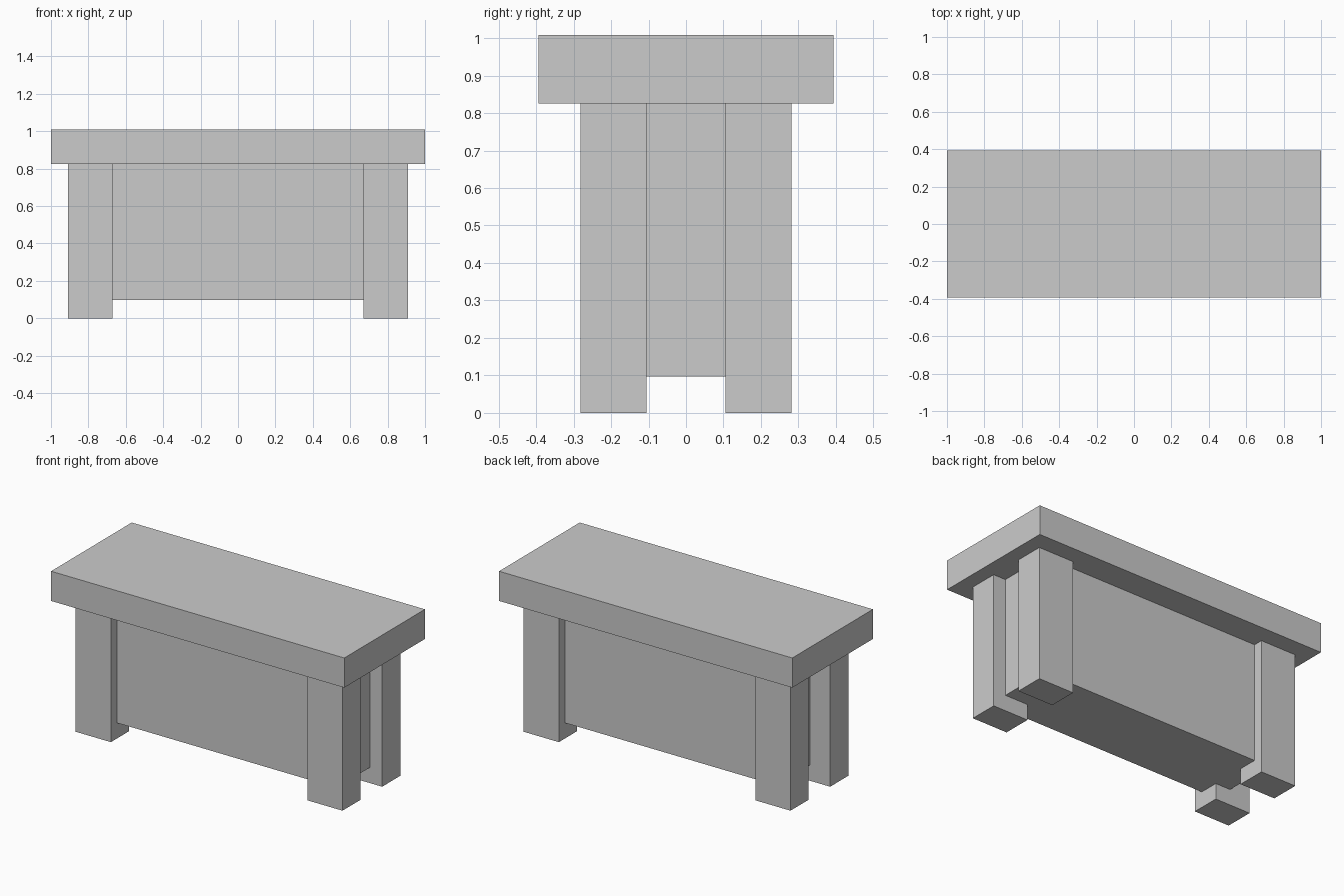
import bpy

if "Cube" in bpy.data.objects:
    bpy.data.objects.remove(bpy.data.objects["Cube"])


def box(name, x, y, z):
    """Box from (min, max) ranges on each axis."""
    bpy.ops.mesh.primitive_cube_add(
        size=1, location=[(a + b) / 2 for a, b in (x, y, z)])
    ob = bpy.context.object
    ob.name = name
    ob.scale = [b - a for a, b in (x, y, z)]
    bpy.ops.object.transform_apply(location=False, rotation=False, scale=True)
    return ob


UNDERSIDE = 0.825

# Thick overhanging slab
box("table_top", (-1, 1), (-0.393, 0.393), (UNDERSIDE, 1.008))

# Central body raised off the floor, its corners buried in the legs
box("body", (-0.772, 0.827), (-0.224, 0.224), (0.097, UNDERSIDE))

# Four corner legs
for sx, side in ((-1, "left"), (1, "right")):
    for sy, end in ((-1, "front"), (1, "back")):
        box(f"{end}_{side}_leg",
            sorted((sx * 0.67, sx * 0.91)),
            sorted((sy * 0.105, sy * 0.282)),
            (0, UNDERSIDE))
